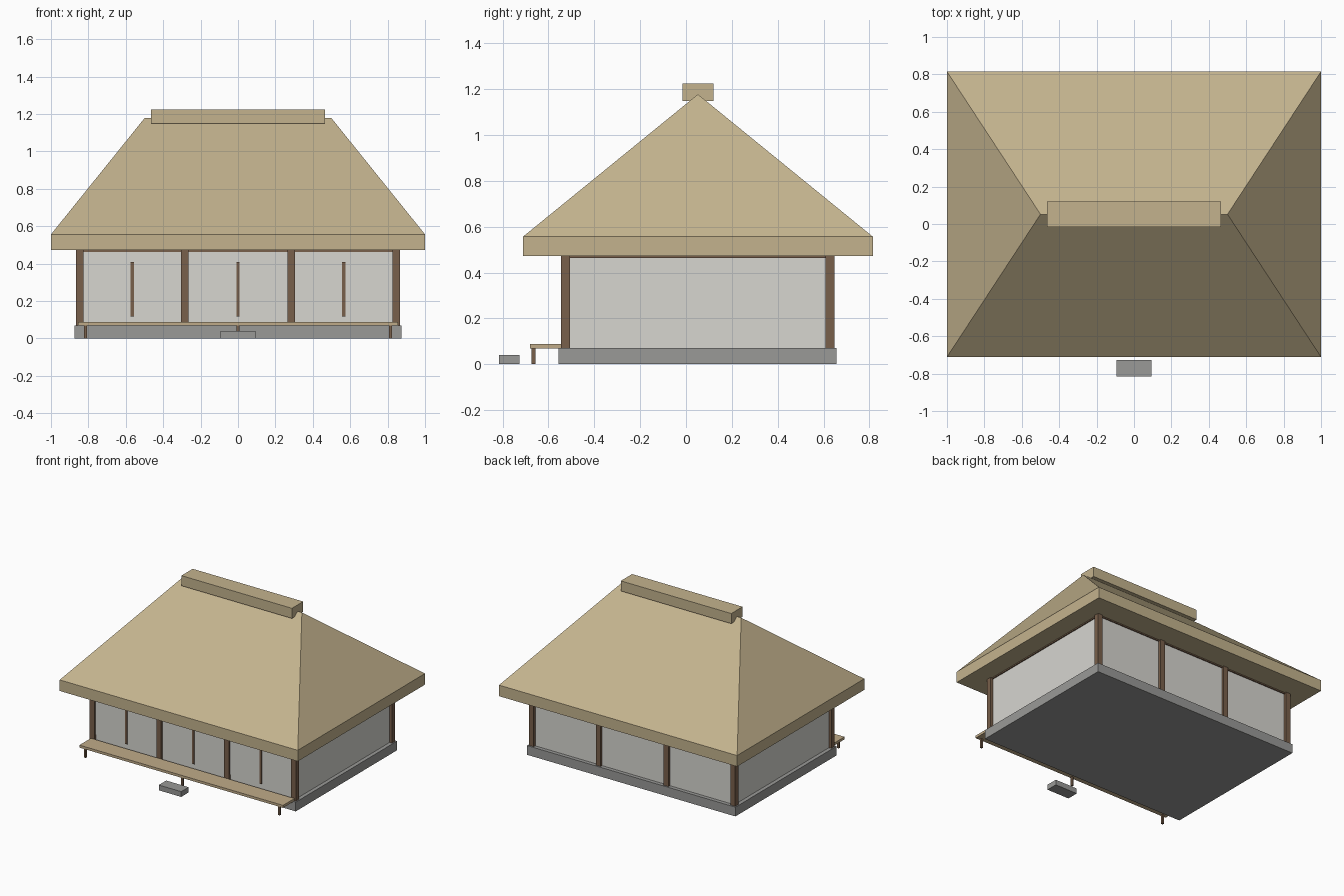
import bpy

if "Cube" in bpy.data.objects:
    bpy.data.objects.remove(bpy.data.objects["Cube"], do_unlink=True)


def material(name, rgb):
    mat = bpy.data.materials.new(name)
    mat.use_nodes = True
    colour = (*rgb, 1.0)
    mat.diffuse_color = colour
    mat.node_tree.nodes["Principled BSDF"].inputs["Base Color"].default_value = colour
    return mat


thatch = material("straw thatch", (0.55, 0.45, 0.27))
plaster = material("pale plaster", (0.68, 0.67, 0.63))
stone = material("grey stone", (0.32, 0.32, 0.31))
timber = material("brown timber", (0.19, 0.115, 0.07))
planks = material("light planks", (0.53, 0.41, 0.25))


def mesh_object(name, verts, faces, mat):
    mesh = bpy.data.meshes.new(name)
    mesh.from_pydata(verts, [], faces)
    mesh.materials.append(mat)
    obj = bpy.data.objects.new(name, mesh)
    bpy.context.collection.objects.link(obj)
    return obj


def box(name, xs, ys, zs, mat):
    verts = [(x, y, z) for z in zs for x, y in
             ((xs[0], ys[0]), (xs[1], ys[0]), (xs[1], ys[1]), (xs[0], ys[1]))]
    faces = [(3, 2, 1, 0), (4, 5, 6, 7)]
    faces += [(i, (i + 1) % 4, (i + 1) % 4 + 4, i + 4) for i in range(4)]
    return mesh_object(name, verts, faces, mat)


def around(centre, width):
    return (centre - width / 2, centre + width / 2)


MID = 0.052                      # depth centre of the house
FRONT, BACK = -0.525, 0.628      # wall lines
CORNER, INNER = 0.846, 0.285     # post positions along the width
FLOOR, EAVE = 0.07, 0.472

# Foundation and stepping stone
box("foundation", around(0, 1.75), around(MID - 0.002, 1.214), (0, FLOOR), stone)
box("stepping_stone", around(0, 0.188), (-0.816, -0.727), (0, 0.04), stone)

# Walls with a top beam
box("walls", around(0, 2 * CORNER), (FRONT, BACK), (FLOOR, 0.464), plaster)
box("top_beam", around(0, 2 * CORNER + 0.016), (FRONT - 0.008, BACK + 0.008),
    (0.463, EAVE + 0.01), timber)

# Posts along the front and back
for side, y in (("front", FRONT), ("back", BACK)):
    for i, x in enumerate((-CORNER, -INNER, INNER, CORNER)):
        box(f"{side}_post_{i + 1}", around(x, 0.04), around(y, 0.038),
            (FLOOR, EAVE + 0.01), timber)

# Sliding paper screens between the front posts, each with a centre bar
for i, x in enumerate((-0.565, 0, 0.565)):
    box(f"paper_screen_{i + 1}", around(x, 0.525), (FRONT - 0.006, FRONT),
        (0.118, 0.408), plaster)
    box(f"screen_bar_{i + 1}", around(x, 0.017), (FRONT - 0.012, FRONT),
        (0.118, 0.408), timber)

# Veranda on short legs
box("veranda_deck", around(0, 1.71), (-0.681, -0.544), (0.069, 0.088), planks)
for i, x in enumerate((-0.815, 0, 0.815)):
    box(f"veranda_leg_{i + 1}", around(x, 0.016), (-0.674, -0.657), (0, 0.07), timber)

# Hipped thatch roof: thick eave band rising to a ridge
eave_x, eave_y, ridge_x, ridge_z = 1.0, 0.763, 0.5, 1.177
corners = ((-1, -1), (1, -1), (1, 1), (-1, 1))
verts = [(sx * eave_x, MID + sy * eave_y, z) for z in (EAVE, 0.556) for sx, sy in corners]
verts += [(-ridge_x, MID, ridge_z), (ridge_x, MID, ridge_z)]
faces = [(3, 2, 1, 0)] + [(i, (i + 1) % 4, (i + 1) % 4 + 4, i + 4) for i in range(4)]
faces += [(4, 5, 9, 8), (5, 6, 9), (6, 7, 8, 9), (7, 4, 8)]
mesh_object("thatch_roof", verts, faces, thatch)

# Ridge cap
box("ridge_cap", around(0, 0.928), around(MID, 0.135), (1.148, 1.225), thatch)
